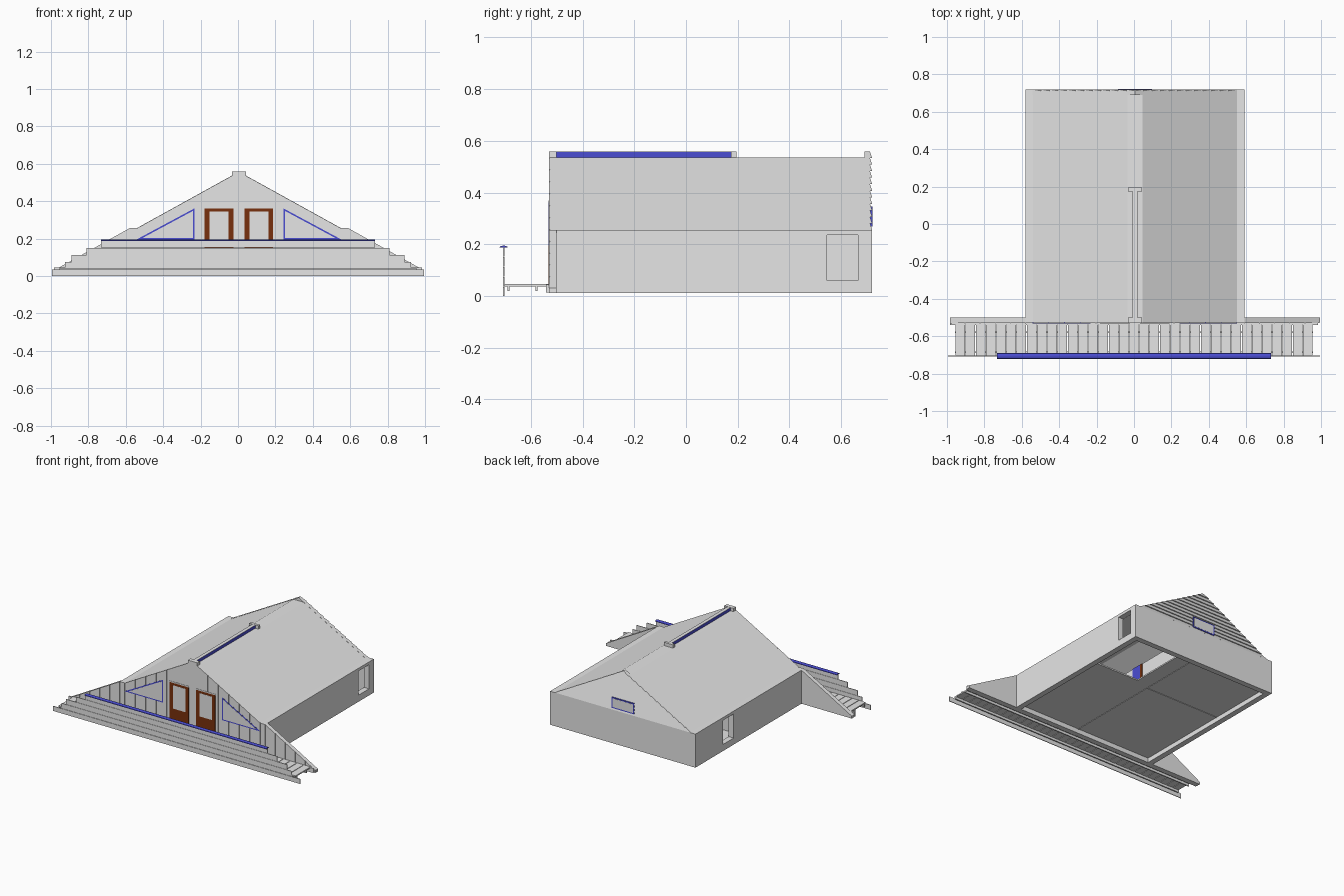
import bpy, bmesh, math

if "Cube" in bpy.data.objects:
    bpy.data.objects.remove(bpy.data.objects["Cube"])

def material(name, rgb):
    m = bpy.data.materials.new(name)
    m.diffuse_color = (*rgb, 1)
    m.use_nodes = True
    m.node_tree.nodes["Principled BSDF"].inputs["Base Color"].default_value = m.diffuse_color
    return m

GREY = material("light_grey", (0.79, 0.79, 0.79))
BLUE = material("blue_trim", (0.07, 0.075, 0.65))
BROWN = material("brown_wood", (0.19, 0.03, 0.004))
CX = 0.005  # centre line of the house

def solids(name, parts, mat):
    """One object made of convex pieces, each given by its corner points."""
    bm = bmesh.new()
    for pts in parts:
        vs = [bm.verts.new(p) for p in pts]
        bmesh.ops.convex_hull(bm, input=vs)
    bmesh.ops.dissolve_limit(bm, angle_limit=0.01, verts=bm.verts, edges=bm.edges)
    bmesh.ops.recalc_face_normals(bm, faces=bm.faces)
    me = bpy.data.meshes.new(name)
    bm.to_mesh(me)
    bm.free()
    me.materials.append(mat)
    ob = bpy.data.objects.new(name, me)
    bpy.context.collection.objects.link(ob)
    return ob

def box(x0, x1, y0, y1, z0, z1):
    return [(x, y, z) for x in (x0, x1) for y in (y0, y1) for z in (z0, z1)]

def slab(profile, y0, y1):
    """Profile of (x, z) points pushed along y."""
    return [(x, y, z) for x, z in profile for y in (y0, y1)]

def height(d):
    """Front outline height at distance d from the centre line."""
    line = [(0, .535), (.04, .535), (.545, .256), (.585, .256), (.99, .03)]
    for (a, za), (b, zb) in zip(line, line[1:]):
        if d <= b + 1e-6:
            return za + (zb - za) * (d - a) / (b - a)
    return .03

# front facade: backing with vertical planks
backing, planks = [], []
for a, b, n in [(0, .04, 1), (.04, .545, 6), (.545, .585, 1), (.585, .99, 5)]:
    for i in range(n):
        l, r = a + (b - a) * i / n, a + (b - a) * (i + 1) / n
        for s in (-1, 1):
            backing.append(slab([(CX + s * d, z) for d in (l, r) for z in (.012, height(d))], -.526, -.5))
            g = .002
            planks.append(slab([(CX + s * d, z) for d in (l + g, r - g) for z in (.012, height(d))], -.53, -.525))
solids("facade_backing", backing, GREY)
solids("facade_planks", planks, GREY)

# side walls, each with one open window
def side_wall(name, xa, xb, w0, w1):
    lo, hi = .06, .235
    solids(name, [box(xa, xb, -.5, w0, .012, .256), box(xa, xb, w1, .72, .012, .256),
                  box(xa, xb, w0, w1, .012, lo), box(xa, xb, w0, w1, hi, .256)], GREY)

side_wall("right_wall", .55, .59, .545, .665)
side_wall("left_wall", -.58, -.54, .28, .40)

# back wall and overlapping boards on the pointed back gable
solids("back_wall", [box(-.58, .59, .68, .7199, .012, .256)], GREY)
boards, n, peak = [], 12, .5582
for i in range(n):
    z0, z1 = [.256 + (peak - .256) * k / n for k in (i, i + 1)]
    w0, w1 = [max((peak - z) * .505 / .279, .0005) for z in (z0, z1)]
    boards.append([(CX + s * w0, y, z0) for s in (-1, 1) for y in (.69, .72)] +
                  [(CX + s * w1, y, z1) for s in (-1, 1) for y in (.69, .712)])
solids("back_gable_boards", boards, GREY)

# roof slopes with flat ridge
t = .02
roof = [slab([(CX - .04, .535), (CX + .04, .535), (CX - .04, .535 - t), (CX + .04, .535 - t)], -.5, .7)]
for s in (-1, 1):
    roof.append(slab([(CX + s * .04, .535), (CX + s * .545, .256), (CX + s * .545, .256 - t),
                      (CX + s * .04, .535 - t)], -.5, .7))
solids("roof", roof, GREY)

# ridge beam: blue sides, grey top and end caps
solids("ridge_beam", [box(CX - .0125, CX + .0125, -.5, .18, .53, .557)], BLUE)
solids("ridge_beam_top", [box(CX - .0125, CX + .0125, -.5, .18, .557, .558)], GREY)
solids("ridge_caps", [box(CX - .037, CX + .037, a, b, .52, .559)
                      for a, b in ((-.53, -.5), (.175, .195))], GREY)

# floor, open in the back right room, and partitions with an inner door
solids("floor", [box(-.54, .05, -.5, .195, .045, .055), box(-.54, .05, .205, .68, .045, .055),
                 box(.06, .55, -.5, .24, .045, .055), box(.06, .17, .24, .68, .045, .055)], GREY)
solids("partitions", [box(.05, .06, -.5, .68, .042, .25), box(-.54, .05, .195, .205, .042, .25)], GREY)
solids("inner_door", [box(.058, .064, .06, .14, .05, .25)], BLUE)
solids("inner_door_post", [box(.058, .064, .14, .16, .05, .25)], BROWN)

# double front doors with glass
doors, panes, lintels = [], [], []
for x0, x1 in ((-.178, -.025), (.035, .188)):
    doors.append(box(x0, x1, -.531, -.526, .045, .362))
    panes.append(box(x0 + .026, x1 - .026, -.532, -.526, .175, .345))
    lintels.append(box(x0 - .003, x1 + .003, -.532, -.526, .362, .37))
solids("front_doors", doors, BROWN)
solids("door_panes", panes, GREY)
solids("door_lintels", lintels, GREY)

# triangular front windows, blue frames around grey glass
def triangle(inset):
    x0, x1, z0, z1 = .238, .547, .196, .362
    a, b = x1 - x0, z1 - z0
    c = math.hypot(a, b)
    r = (a + b - c) / 2
    k = 1 - inset / r
    ix, iz = x0 + r, z0 + r
    return [(ix + (x - ix) * k, iz + (z - iz) * k) for x, z in ((x0, z0), (x1, z0), (x0, z1))]

for name, inset, y, mat in (("triangle_frames", 0, -.531, BLUE), ("triangle_panes", .008, -.532, GREY)):
    solids(name, [slab([(CX + s * x, z) for x, z in triangle(inset)], y, -.526) for s in (-1, 1)], mat)

# back window
solids("back_window_frame", [box(-.085, .095, .71, .7205, .268, .347)], BLUE)
solids("back_window_pane", [box(-.077, .087, .71, .7215, .276, .339)], GREY)

# front deck on joists
n, half = 35, .957
step = 2 * half / n
solids("deck_planks", [box(-half + i * step + .002, -half + (i + 1) * step - .002, -.702, -.53, .037, .046)
                       for i in range(n)], GREY)
solids("deck_joists", [box(-half, half, y, y + .008, .02, .037) for y in (-.69, -.583)], GREY)
solids("deck_ledger", [box(-.985, .985, -.541, -.53, .013, .045)], GREY)

# stepped front fence boards
rows = [(0, .035, .995), (.037, .074, .925), (.0755, .1125, .89), (.114, .151, .81), (.1525, .187, .732)]
solids("fence_boards", [box(-w, w, -.708, -.703, a, b) for a, b, w in rows], GREY)

# curved blue handrail
rail = []
for i in range(7):
    u = math.pi * i / 6
    rail += [(x, -.7055 - .0165 * math.cos(u), .187 + .008 * math.sin(u)) for x in (-.732, .732)]
solids("handrail", [rail], BLUE)
